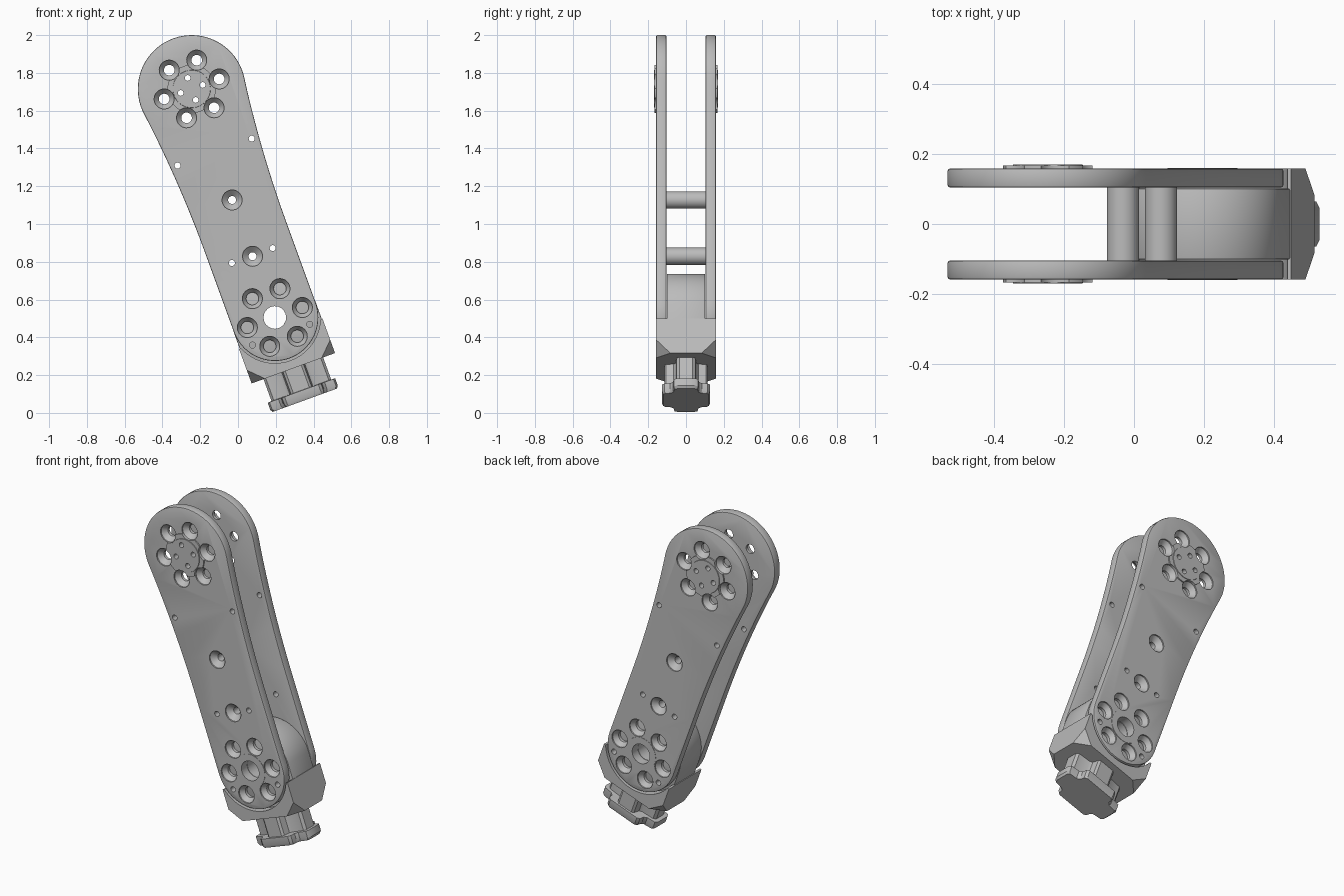
import bpy, bmesh, math
from math import sin, cos, pi, radians

cube = bpy.data.objects.get("Cube")
if cube:
    bpy.data.objects.remove(cube, do_unlink=True)

TILT = radians(-20)
ORIGIN = (0.195, 0, 0.505)      # lower joint centre, local origin of every part
SPAN = 1.2875                   # distance between the two joints
OUT, IN = 0.158, 0.104          # outer and inner plate faces

metal = bpy.data.materials.new("grey_metal")
metal.use_nodes = True
GREY = (0.5, 0.5, 0.5, 1)
metal.diffuse_color = GREY
metal.node_tree.nodes["Principled BSDF"].inputs["Base Color"].default_value = GREY


def loft(bm, rings):
    """Skin a list of equal rings and cap both ends."""
    loops = [[bm.verts.new(p) for p in ring] for ring in rings]
    n = len(loops[0])
    for a, b in zip(loops, loops[1:]):
        for i in range(n):
            j = (i + 1) % n
            bm.faces.new((a[i], a[j], b[j], b[i]))
    bm.faces.new(loops[0][::-1])
    bm.faces.new(loops[-1])


def lathe(bm, profile, u=0, w=0, n=32):
    """Solid of revolution along y from (radius, y) pairs."""
    loft(bm, [[(u + r * cos(2 * pi * i / n), y, w + r * sin(2 * pi * i / n))
               for i in range(n)] for r, y in profile])


def prism(bm, outline, y0, y1):
    loft(bm, [[(u, y, w) for u, w in outline] for y in (y0, y1)])


def arc(r, w, a0, a1, n):
    return [(r * cos(radians(a0 + (a1 - a0) * i / n)),
             w + r * sin(radians(a0 + (a1 - a0) * i / n))) for i in range(n + 1)]


def make(name, bm):
    bmesh.ops.recalc_face_normals(bm, faces=bm.faces)
    mesh = bpy.data.meshes.new(name)
    bm.to_mesh(mesh)
    bm.free()
    ob = bpy.data.objects.new(name, mesh)
    bpy.context.collection.objects.link(ob)
    ob.location = ORIGIN
    ob.rotation_euler = (0, TILT, 0)
    mesh.materials.append(metal)
    return ob


def select(ob):
    bpy.ops.object.select_all(action='DESELECT')
    ob.select_set(True)
    bpy.context.view_layer.objects.active = ob


def finish(ob, cutter_bm=None, bevel=0, mirror=False):
    """Bevel, cut, mirror front to back, then smooth."""
    select(ob)
    mods = []
    if bevel:
        m = ob.modifiers.new("bevel", 'BEVEL')
        m.width, m.segments, m.angle_limit = bevel, 2, radians(40)
        mods.append(m.name)
    cutter = None
    if cutter_bm:
        cutter = make("cutter", cutter_bm)
        cutter.hide_render = True
        m = ob.modifiers.new("cut", 'BOOLEAN')
        m.operation, m.solver, m.object = 'DIFFERENCE', 'EXACT', cutter
        mods.append(m.name)
    if mirror:
        m = ob.modifiers.new("mirror", 'MIRROR')
        m.use_axis = (False, True, False)
        mods.append(m.name)
    bpy.context.view_layer.update()
    for name in mods:
        bpy.ops.object.modifier_apply(modifier=name)
    if cutter:
        bpy.data.objects.remove(cutter, do_unlink=True)
    select(ob)
    bpy.ops.object.shade_smooth_by_angle(angle=radians(30))


def countersink(bm, u, w, r):
    lathe(bm, [(0.053, 0.2), (0.053, 0.15), (r, 0.122), (r, 0.08)], u, w)


def drill(bm, u, w, r):
    lathe(bm, [(r, 0.2), (r, 0.08)], u, w, 20)


def circle_of(n, r, w=0):
    return [(r * cos(2 * pi * i / n), w + r * sin(2 * pi * i / n)) for i in range(n)]


# side plates: waisted link with rounded ends
def half_width(w):
    return 0.23 + 0.052 * max(0, (w - 0.45) / 0.8) ** 2


heights = [0.4 + 0.07 * i for i in range(12)]
outline = arc(0.285, SPAN, -8, 188, 40)
outline += [(-half_width(w), w) for w in reversed(heights)]
outline += arc(0.23, 0, 180, 360, 36)
outline += [(half_width(w), w) for w in heights]
bm = bmesh.new()
prism(bm, outline, IN, OUT)
plates = make("side_plates", bm)

# plate holes
holes = bmesh.new()
for u, w in circle_of(6, 0.155):
    countersink(holes, u, w, 0.033)
for u, w in circle_of(6, 0.155, SPAN):
    countersink(holes, u, w, 0.028)
POSTS = (0.345, 0.662)
for w in POSTS:
    countersink(holes, 0, w, 0.021)
for u, w in ((0.209, 0.932), (0.115, 0.349), (0.161, -0.097)):
    for s in (-1, 1):
        drill(holes, s * u, w, 0.016)
for u, w in circle_of(4, 0.062, SPAN):
    drill(holes, u, w, 0.015)
drill(holes, 0, 0, 0.06)
finish(plates, holes, bevel=0.006, mirror=True)

# upper hub caps, scalloped by the screw holes
bm = bmesh.new()
lathe(bm, [(0.128, 0.155), (0.128, 0.166), (0.1, 0.166), (0.099, 0.169)], 0, SPAN, 48)
caps = make("upper_hub_caps", bm)
cuts = bmesh.new()
for u, w in circle_of(6, 0.155, SPAN):
    lathe(cuts, [(0.053, 0.2), (0.053, 0.1)], u, w)
for u, w in circle_of(4, 0.062, SPAN):
    drill(cuts, u, w, 0.015)
finish(caps, cuts, mirror=True)

# lower bearing collars
bm = bmesh.new()
lathe(bm, [(0.1, 0.15), (0.1, 0.16)], n=48)
collars = make("lower_collars", bm)
cuts = bmesh.new()
drill(cuts, 0, 0, 0.06)
finish(collars, cuts, mirror=True)

# spacer posts between the plates
for name, w in zip(("lower_spacer", "upper_spacer"), POSTS):
    bm = bmesh.new()
    lathe(bm, [(0.046, -0.106), (0.046, 0.106)], 0, w)
    post = make(name, bm)
    cuts = bmesh.new()
    lathe(cuts, [(0.021, -0.2), (0.021, 0.2)], 0, w)
    finish(post, cuts)

# joint tongue with a through bore
bm = bmesh.new()
prism(bm, arc(0.231, 0, 0, 180, 40) + [(-0.231, -0.2), (0.231, -0.2)], -0.101, 0.101)
tongue = make("joint_tongue", bm)
cuts = bmesh.new()
lathe(cuts, [(0.06, -0.2), (0.06, 0.2)])
finish(tongue, cuts, bevel=0.005)

# base block: clipped lower corners, round seats for the plate ends
bm = bmesh.new()
prism(bm, [(-0.235, -0.286), (0.235, -0.286), (0.235, -0.092), (-0.235, -0.092)], -OUT, OUT)
bmesh.ops.bevel(bm, geom=[v for v in bm.verts if v.co.z < -0.2], offset=0.075,
                segments=1, affect='VERTICES')
block = make("base_block", bm)
seats = bmesh.new()
for s in (-1, 1):
    lathe(seats, [(0.242, s * 0.1), (0.242, s * 0.2)], n=64)
finish(block, seats)


# lobed plug under the block
def lobes(quadrant, w, scale=1):
    q = [(u * scale, y * scale) for u, y in quadrant]
    ring = q + [(-u, y) for u, y in reversed(q)]
    ring += [(-u, -y) for u, y in ring]
    return [(u, y, w) for u, y in ring]


neck = [(0.168, 0.035), (0.155, 0.05), (0.08, 0.055), (0.065, 0.065), (0.058, 0.105), (0.045, 0.115)]
flange = [(0.19, 0.045), (0.18, 0.064), (0.13, 0.07), (0.115, 0.085), (0.11, 0.115), (0.095, 0.126)]
bm = bmesh.new()
loft(bm, [lobes(neck, -0.27), lobes(neck, -0.41), lobes(flange, -0.412),
          lobes(flange, -0.452), lobes(flange, -0.466, 0.95)])
finish(make("lobed_plug", bm))
